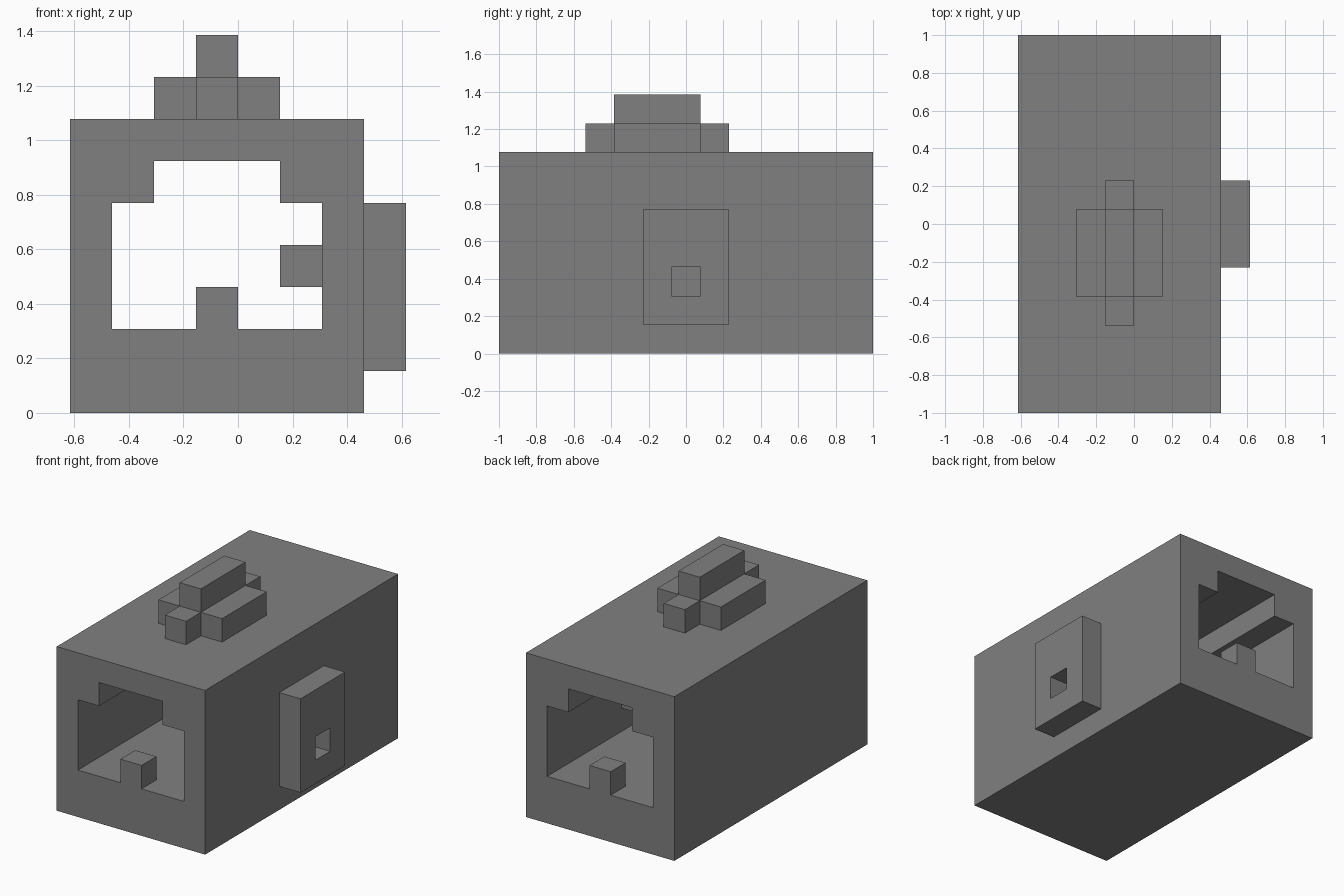
import bpy
import bmesh
from mathutils import Vector

U = 2 / 13  # one block of the model's grid

if "Cube" in bpy.data.objects:
    bpy.data.objects.remove(bpy.data.objects["Cube"], do_unlink=True)

grey = bpy.data.materials.new("plain_grey")
grey.use_nodes = True
colour = (0.216, 0.216, 0.216, 1)
grey.diffuse_color = colour
grey.node_tree.nodes["Principled BSDF"].inputs["Base Color"].default_value = colour


def add_object(name, bm):
    bmesh.ops.recalc_face_normals(bm, faces=bm.faces)
    mesh = bpy.data.meshes.new(name)
    bm.to_mesh(mesh)
    bm.free()
    mesh.materials.append(grey)
    obj = bpy.data.objects.new(name, mesh)
    bpy.context.collection.objects.link(obj)
    return obj


def box(name, x, y, z):
    """Box from (low, high) ranges in grid blocks."""
    bm = bmesh.new()
    bmesh.ops.create_cube(bm, size=1)
    low, high = (Vector(corner) * U for corner in zip(x, y, z))
    for v in bm.verts:
        v.co = (low + high) / 2 + v.co * (high - low)
    return add_object(name, bm)


def prism(name, profile, y):
    """Extrude an x-z profile along y."""
    bm = bmesh.new()
    face = bm.faces.new([bm.verts.new((px * U, y[0] * U, pz * U)) for px, pz in profile])
    extruded = bmesh.ops.extrude_face_region(bm, geom=[face])["geom"]
    verts = [v for v in extruded if isinstance(v, bmesh.types.BMVert)]
    bmesh.ops.translate(bm, verts=verts, vec=(0, (y[1] - y[0]) * U, 0))
    return add_object(name, bm)


def combine(target, tool, operation):
    mod = target.modifiers.new("combine", "BOOLEAN")
    mod.operation = operation
    mod.solver = "EXACT"
    mod.object = tool
    bpy.context.view_layer.objects.active = target
    bpy.ops.object.modifier_apply(modifier=mod.name)
    bpy.data.objects.remove(tool, do_unlink=True)


# Hollow body with a stepped tunnel
body = box("body", (-4, 3), (-6.5, 6.5), (0, 7))
tunnel = [(-3, 2), (2, 2), (2, 5), (1, 5), (1, 6), (-2, 6), (-2, 5), (-3, 5)]
combine(body, prism("tunnel_cutter", tunnel, (-8, 8)), "DIFFERENCE")

# Floor post at each end of the tunnel, flush with the end face
for y in ((-6.5, -5.5), (5.5, 6.5)):
    combine(body, box("floor_post", (-1, 0), y, (1.5, 3)), "UNION")

# Ledge on the inner left wall
box("inner_ledge", (1, 2), (-1.5, 1.5), (3, 4))

# Left side plate with a square hole
plate = box("side_plate", (3, 4), (-1.5, 1.5), (1, 5))
combine(plate, box("hole_cutter", (2, 5), (-0.5, 0.5), (2, 3)), "DIFFERENCE")

# Cross-shaped stack on the roof
box("roof_spine", (-1, 0), (-3.5, 1.5), (7, 8))
box("roof_ridge", (-1, 0), (-2.5, 0.5), (8, 9))
for name, x in (("right_roof_arm", (-2, -1)), ("left_roof_arm", (0, 1))):
    box(name, x, (-2.5, 0.5), (7, 8))
